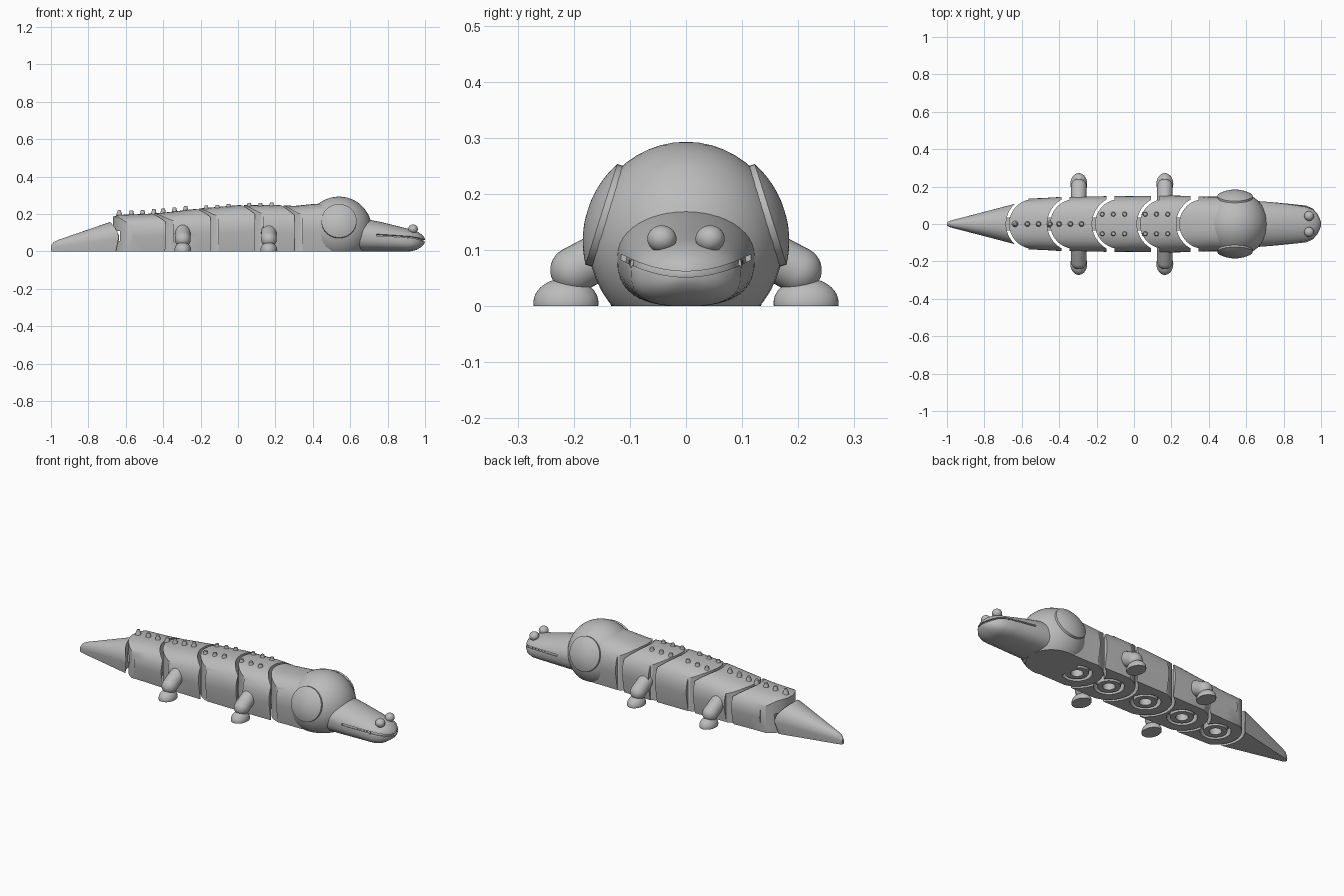
import bpy, bmesh, math
from mathutils import Vector, Matrix

cube = bpy.data.objects.get("Cube")
if cube:
    bpy.data.objects.remove(cube, do_unlink=True)

grey = bpy.data.materials.new("plain_grey")
grey.use_nodes = True
grey.diffuse_color = (0.5, 0.5, 0.5, 1)
grey.node_tree.nodes["Principled BSDF"].inputs["Base Color"].default_value = (0.5, 0.5, 0.5, 1)


def make(name, bm):
    bmesh.ops.recalc_face_normals(bm, faces=bm.faces)
    mesh = bpy.data.meshes.new(name)
    bm.to_mesh(mesh)
    bm.free()
    mesh.materials.append(grey)
    ob = bpy.data.objects.new(name, mesh)
    bpy.context.collection.objects.link(ob)
    return ob


def smooth(ob, angle=35):
    bpy.ops.object.select_all(action="DESELECT")
    ob.select_set(True)
    bpy.context.view_layer.objects.active = ob
    bpy.ops.object.shade_smooth_by_angle(angle=math.radians(angle))
    return ob


def boolean(ob, cutter, operation="DIFFERENCE"):
    mod = ob.modifiers.new("cut", "BOOLEAN")
    mod.operation, mod.solver, mod.object = operation, "EXACT", cutter
    graph = bpy.context.evaluated_depsgraph_get()
    mesh = bpy.data.meshes.new_from_object(ob.evaluated_get(graph))
    ob.modifiers.clear()
    ob.data = mesh
    bpy.data.objects.remove(cutter, do_unlink=True)


def loft(name, rings):
    bm = bmesh.new()
    rows = [[bm.verts.new(p) for p in ring] for ring in rings]
    n = len(rows[0])
    for a, b in zip(rows, rows[1:]):
        for i in range(n):
            j = (i + 1) % n
            bm.faces.new((a[i], a[j], b[j], b[i]))
    bm.faces.new(rows[0])
    bm.faces.new(rows[-1])
    return make(name, bm)


def prism(name, outline, z0, z1):
    return loft(name, [[(x, y, z) for x, y in outline] for z in (z0, z1)])


def circle(x, r, start=0, end=360, n=48):
    angles = [math.radians(start + (end - start) * i / n) for i in range(n + (end - start < 360))]
    return [(x + r * math.cos(a), r * math.sin(a)) for a in angles]


def box(name, x0, x1, w, z0, z1):
    return prism(name, [(x0, -w), (x1, -w), (x1, w), (x0, w)], z0, z1)


def ellipsoid(name, centre, size, floor=False):
    bm = bmesh.new()
    bmesh.ops.create_uvsphere(bm, u_segments=40, v_segments=24, radius=1)
    bmesh.ops.transform(bm, matrix=Matrix.Translation(centre) @ Matrix.Diagonal((*size, 1)), verts=bm.verts)
    if floor:
        cut = bmesh.ops.bisect_plane(bm, geom=bm.verts[:] + bm.edges[:] + bm.faces[:], plane_co=(0, 0, 0),
                                     plane_no=(0, 0, -1), clear_outer=True)["geom_cut"]
        bmesh.ops.contextual_create(bm, geom=[e for e in cut if isinstance(e, bmesh.types.BMEdge)])
    return smooth(make(name, bm))


def cone(name, base, r0, r1, height):
    bm = bmesh.new()
    bmesh.ops.create_cone(bm, cap_ends=True, segments=20, radius1=r0, radius2=r1, depth=height,
                          matrix=Matrix.Translation(Vector(base) + Vector((0, 0, height / 2))))
    return smooth(make(name, bm))


# Trunk: arched back, slightly inward lower sides and a flat belly
TRUNK = [(-0.7, 0.13, 0.175), (-0.64, 0.135, 0.195), (-0.5, 0.138, 0.2), (-0.4, 0.144, 0.207),
         (-0.2, 0.148, 0.23), (0, 0.15, 0.247), (0.2, 0.152, 0.249), (0.3, 0.15, 0.243),
         (0.4, 0.146, 0.253), (0.5, 0.146, 0.26)]


def arch(x, w, top, power, n=24):
    base = top * 0.42
    ring = [(x, w * 0.88, 0)]
    for i in range(n + 1):
        a = math.pi * i / n
        c, s = math.cos(a), math.sin(a)
        ring.append((x, w * math.copysign(abs(c) ** power, c), base + (top - base) * abs(s) ** power))
    return ring + [(x, -w * 0.88, 0)]


def back_height(x):
    for (xa, _, za), (xb, _, zb) in zip(TRUNK, TRUNK[1:]):
        if xa <= x <= xb:
            return za + (zb - za) * (x - xa) / (xb - xa)


# Jointed segments: round rear knuckle, hollow front edge
HINGES = [0.375, 0.165, -0.075, -0.315, -0.535]
PIN, SOCKET = 0.133, 0.149
NAMES = ["neck", "shoulder_segment", "chest_segment", "hip_segment", "rear_segment"]


def socket_front(h):
    return [(h - 0.073, -0.2)] + circle(h, SOCKET, 240.5, 119.5) + [(h - 0.073, 0.2)]


for i, (name, h) in enumerate(zip(NAMES, HINGES)):
    front = socket_front(HINGES[i - 1]) if i else [(0.5, -0.2), (0.5, 0.2)]
    rear = [(h - 0.03, 0.2)] + circle(h, PIN, 103, 257) + [(h - 0.03, -0.2)]
    part = loft(name, [arch(*s, 0.75) for s in TRUNK])
    boolean(part, prism("plan_cutter", front + rear, -0.1, 0.5), "INTERSECT")
    # Hinge rings in the belly
    ring = prism("ring_cutter", circle(h, 0.078), -0.05, 0.04)
    boolean(ring, prism("ring_core", circle(h, 0.06), -0.1, 0.1))
    boolean(part, ring)
    boolean(part, prism("pin_hole", circle(h, 0.032), -0.05, 0.05))
    if name == "rear_segment":
        boolean(part, box("slot_cutter", -0.75, -0.63, 0.2, 0.055, 0.11))
    smooth(part)
    box("joint_link", h - 0.19, h - 0.1, 0.035, 0.035, 0.09)

# Tail
tail = loft("tail", [arch(x, w, top, 0.9) for x, w, top in
                     [(-0.62, 0.112, 0.17), (-0.69, 0.094, 0.155), (-0.85, 0.052, 0.1),
                      (-0.96, 0.024, 0.062), (-0.985, 0.017, 0.05), (-1, 0.008, 0.03)]])
boolean(tail, prism("tail_cutter", circle(HINGES[-1], SOCKET), -0.1, 0.5))
smooth(tail)

# Head and domed side discs
HEAD = Vector((0.54, 0, 0.116))
ellipsoid("head", HEAD, (0.176, 0.174, 0.177), floor=True)
for side, label in ((1, "left"), (-1, "right")):
    normal = Vector((0, 0.95 * side, 0.3)).normalized()
    turn = normal.to_track_quat("Z", "Y")
    profile = [(0.094, 0.135)] + [(0.184 * math.sin(a), 0.184 * math.cos(a))
                                  for a in (math.asin(0.094 / 0.184) * (1 - k / 8) for k in range(8))]
    rings = [[HEAD + turn @ Vector((r * math.cos(t), r * math.sin(t), d))
              for t in (math.tau * k / 40 for k in range(40))] for r, d in profile]
    smooth(loft(label + "_head_disc", rings))


# Snout with a smiling mouth slit
def muzzle(name, inset=0.0):
    rings = []
    for x, w, top, low in [(0.58, 0.125, 0.185, 0), (0.67, 0.122, 0.176, 0), (0.76, 0.115, 0.158, 0),
                           (0.86, 0.105, 0.133, 0), (0.92, 0.098, 0.119, 0), (0.955, 0.083, 0.108, 0.008),
                           (0.98, 0.056, 0.092, 0.024), (0.994, 0.028, 0.078, 0.038), (1, 0.008, 0.065, 0.05)]:
        mid = low + (top - low) * 0.5
        ring = []
        for k in range(48):
            a = math.tau * k / 48
            c, s = math.cos(a), math.sin(a)
            p = 1 if s > 0 else 0.75
            ring.append((x - inset, (w - inset * w / 0.1) * math.copysign(abs(c) ** p, c),
                         mid + math.copysign(abs(s) ** p, s) * (top - low - inset) / 2))
        rings.append(ring)
    return loft(name, rings)


snout = muzzle("snout")
ys = [-0.14 + 0.28 * k / 20 for k in range(21)]
smile = [(y, 0.052 + 2.3 * y * y) for y in ys]
outline = smile + [(y, z + 0.01) for y, z in reversed(smile)]
boolean(snout, loft("mouth_cutter", [[(x, y, z) for y, z in outline] for x in (0.74, 1.1)]))
smooth(snout)
smooth(muzzle("mouth_lining", 0.008))

for s, label in ((1, "left"), (-1, "right")):
    ellipsoid(label + "_eye_bump", (0.936, 0.043 * s, 0.12), (0.026, 0.026, 0.024))
    for k in range(5):
        y = 0.1 - 0.001 * k
        cone(label + "_tooth", (0.83 + 0.02 * k, y * s, 0.069), 0.004, 0.002, 0.014)

# Legs: slanted thigh on a flat-bottomed domed foot
for x, place in ((0.165, "front"), (-0.295, "rear")):
    for s, label in ((1, "left"), (-1, "right")):
        a, b = Vector((x, 0.09 * s, 0.124)), Vector((x, 0.2 * s, 0.064))
        turn = (b - a).to_track_quat("Z", "Y")
        rings = []
        for r, d in [(0.04, 0)] + [(0.042 * math.cos(t), (b - a).length + 0.042 * math.sin(t))
                                   for t in (math.pi / 2 * k / 8 for k in range(8))]:
            rings.append([a + turn @ Vector((r * math.cos(t), r * math.sin(t), d))
                          for t in (math.tau * k / 28 for k in range(28))])
        smooth(loft(f"{place}_{label}_thigh", rings))
        ellipsoid(f"{place}_{label}_foot", (x, 0.214 * s, 0.006), (0.045, 0.058, 0.044), floor=True)

# Back studs: paired rows in front, a single row behind
for start, rows in ((0.06, (-0.052, 0.052)), (-0.17, (-0.052, 0.052)), (-0.4, (0,)), (-0.57, (0,))):
    for k in range(3):
        for y in rows:
            x = start + 0.06 * k
            cone("back_stud", (x, y, back_height(x) - 0.02 - abs(y) * 0.2), 0.019, 0.009, 0.042)
cone("rear_spike", (-0.635, 0, 0.16), 0.028, 0.007, 0.062)
